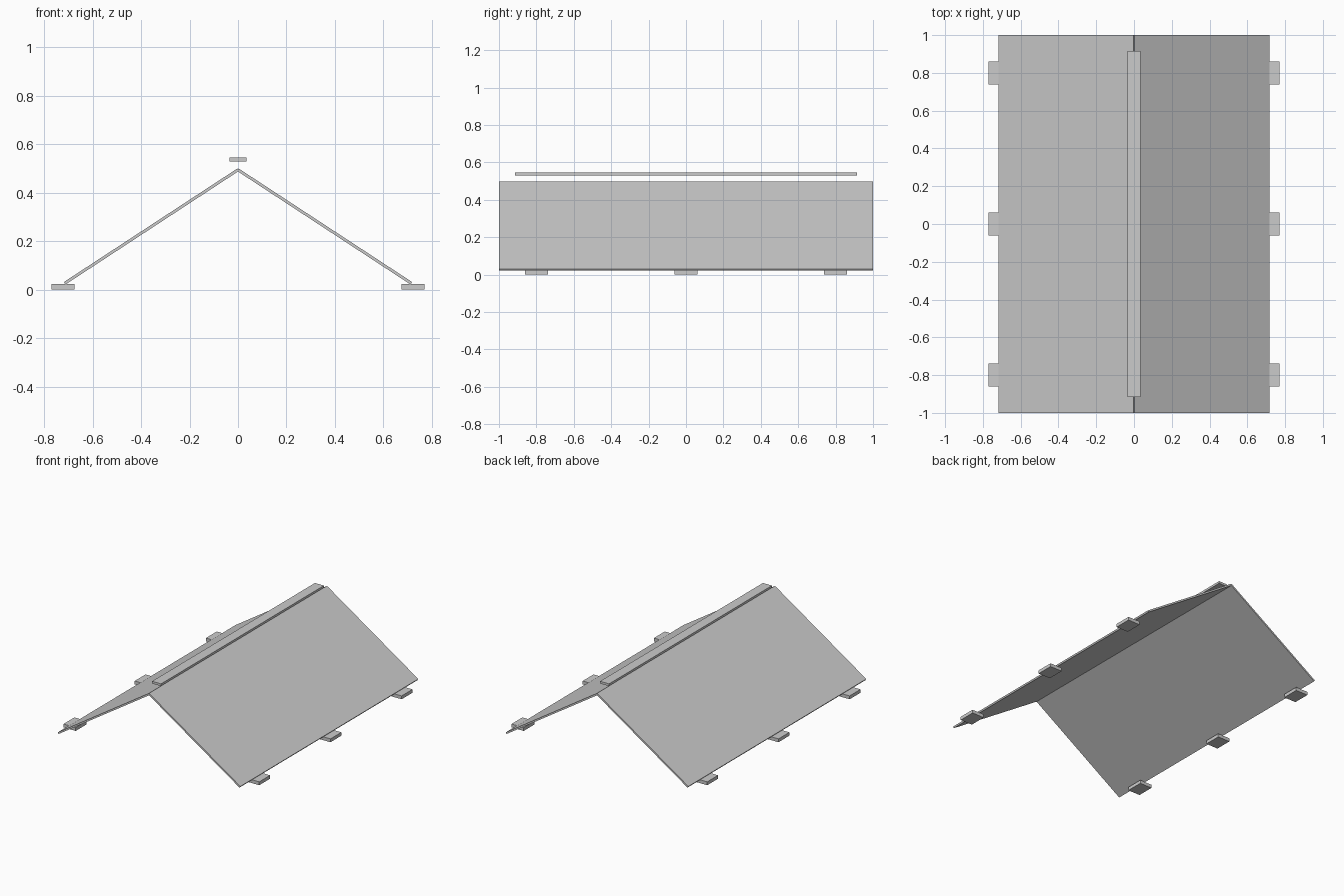
import bpy
import math

if "Cube" in bpy.data.objects:
    bpy.data.objects.remove(bpy.data.objects["Cube"])

grey = bpy.data.materials.new("light grey")
grey.diffuse_color = (0.6, 0.6, 0.6, 1)
grey.use_nodes = True
grey.node_tree.nodes["Principled BSDF"].inputs["Base Color"].default_value = grey.diffuse_color


def box(name, size, location, tilt=0.0):
    """Add a box with real dimensions, tilted about the y axis."""
    bpy.ops.mesh.primitive_cube_add(size=1, location=location, rotation=(0, tilt, 0))
    ob = bpy.context.object
    ob.name = name
    ob.scale = size
    ob.data.materials.append(grey)
    return ob


# Roof panels: two thin slabs meeting at the ridge
EAVE_X, EAVE_Z, RIDGE_Z = 0.715, 0.026, 0.494
length = math.hypot(EAVE_X, RIDGE_Z - EAVE_Z)
slope = math.atan2(RIDGE_Z - EAVE_Z, EAVE_X)

for side, label in ((-1, "left"), (1, "right")):
    box(f"roof_panel_{label}", (length, 2.0, 0.012),
        (side * EAVE_X / 2, 0, (RIDGE_Z + EAVE_Z) / 2), side * slope)

    # Eave blocks: three under each lower edge
    for i, y in enumerate((-0.8, 0, 0.8)):
        box(f"eave_block_{label}_{i + 1}", (0.096, 0.122, 0.024), (side * 0.722, y, 0.012))

# Ridge cap: flat strip hovering above the ridge
box("ridge_cap", (0.07, 1.83, 0.016), (0, 0, 0.537))
